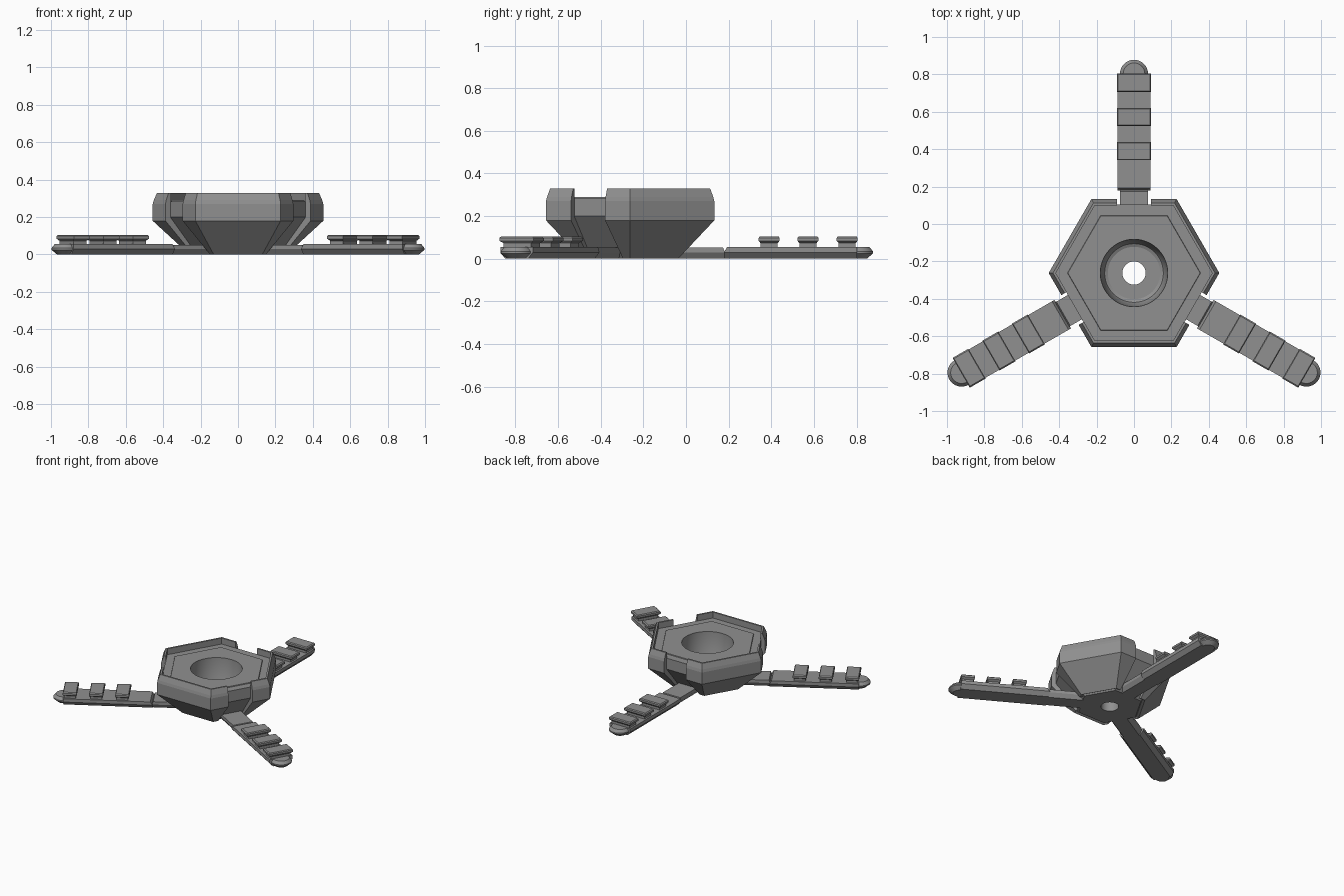
import bpy, bmesh, math
from mathutils import Matrix, Vector

if "Cube" in bpy.data.objects:
    bpy.data.objects.remove(bpy.data.objects["Cube"])

CY = -0.262                       # hub axis position
APO = math.cos(math.pi / 6)       # hexagon apothem / radius
ARM_ANGLES = [math.radians(a) for a in (0, 120, 240)]

grey = bpy.data.materials.new("dark_grey")
grey.diffuse_color = (0.28, 0.28, 0.28, 1)
grey.use_nodes = True
grey.node_tree.nodes["Principled BSDF"].inputs["Base Color"].default_value = grey.diffuse_color


def finish(name, bm, matrix=Matrix()):
    bmesh.ops.remove_doubles(bm, verts=bm.verts, dist=1e-5)
    bmesh.ops.recalc_face_normals(bm, faces=bm.faces)
    mesh = bpy.data.meshes.new(name)
    bm.transform(Matrix.Translation((0, CY, 0)) @ matrix)
    bm.to_mesh(mesh)
    bm.free()
    mesh.materials.append(grey)
    ob = bpy.data.objects.new(name, mesh)
    bpy.context.collection.objects.link(ob)
    return ob


def lathe(name, profile, sides, closed=False):
    """Rings of (radius, z); an open profile gets end caps."""
    bm = bmesh.new()
    rings = [[bm.verts.new((r * math.cos(2 * math.pi * k / sides),
                            r * math.sin(2 * math.pi * k / sides), z))
              for k in range(sides)] for r, z in profile]
    pairs = list(zip(rings, rings[1:]))
    if closed:
        pairs.append((rings[-1], rings[0]))
    else:
        bm.faces.new(rings[0])
        bm.faces.new(rings[-1])
    for a, b in pairs:
        for k in range(sides):
            n = (k + 1) % sides
            bm.faces.new((a[k], a[n], b[n], b[k]))
    return finish(name, bm)


def loft(name, loops, matrix):
    """Solid through matching point loops."""
    bm = bmesh.new()
    rows = [[bm.verts.new(p) for p in loop] for loop in loops]
    for a, b in zip(rows, rows[1:]):
        for k in range(len(a)):
            n = (k + 1) % len(a)
            bm.faces.new((a[k], a[n], b[n], b[k]))
    bm.faces.new(rows[0])
    bm.faces.new(rows[-1])
    return finish(name, bm, matrix)


def rect(w, y0, y1, z):
    return [(-w, y0, z), (w, y0, z), (w, y1, z), (-w, y1, z)]


def cut(target, cutter):
    mod = target.modifiers.new("cut", 'BOOLEAN')
    mod.operation = 'DIFFERENCE'
    mod.solver = 'EXACT'
    mod.object = cutter
    bpy.context.view_layer.objects.active = target
    bpy.ops.object.modifier_apply(modifier=mod.name)
    bpy.data.objects.remove(cutter)


def smooth(ob, angle):
    bpy.ops.object.select_all(action='DESELECT')
    ob.select_set(True)
    bpy.context.view_layer.objects.active = ob
    bpy.ops.object.shade_smooth_by_angle(angle=math.radians(angle))


# Hexagonal outer shell with a slot over each arm
shell_profile = [(0.225, 0), (0.395, 0.18), (0.395, 0.27), (0.390, 0.29), (0.375, 0.33),
                 (0.362, 0.33), (0.362, 0.21), (0.19, 0.02)]
shell = lathe("outer_shell", [(a / APO, z) for a, z in shell_profile], 6, True)
for a in ARM_ANGLES:
    slot = loft("slot_cutter", [rect(0.092, 0.2, 0.6, -0.1), rect(0.092, 0.2, 0.6, 0.5)],
                Matrix.Rotation(a, 4, 'Z'))
    cut(shell, slot)

# Inner hub with a raised top and a round bowl with a through hole
hub_profile = [(0.2, 0), (0.365, 0.2), (0.365, 0.284), (0.308, 0.284), (0.306, 0.29)]
hub = lathe("hub", [(a / APO, z) for a, z in hub_profile], 6)
bowl = lathe("bowl_cutter", [(0.062, -0.1), (0.062, 0.1), (0.14, 0.1), (0.157, 0.108),
                             (0.165, 0.125), (0.18, 0.275), (0.183, 0.4)], 48)
cut(hub, bowl)
smooth(hub, 25)


# Rounded arm tip outline
def tip_loop(r, z, y=1.065):
    arc = [(r * math.cos(math.pi * k / 16), y + r * math.sin(math.pi * k / 16), z)
           for k in range(17)]
    return arc + [(-r, 1.0, z), (r, 1.0, z)]


for i, a in enumerate(ARM_ANGLES):
    rot = Matrix.Rotation(a, 4, 'Z')
    # Neck joining the hub to the arm, sloped at the outer end
    loft(f"arm_neck_{i}", [rect(0.055, 0.13, 0.445, 0), rect(0.075, 0.13, 0.445, 0.03),
                           rect(0.075, 0.13, 0.436, 0.052)], rot)
    # Arm bar with bevelled underside
    loft(f"arm_bar_{i}", [rect(0.062, 0.44, 1.065, 0), rect(0.088, 0.44, 1.065, 0.03),
                          rect(0.088, 0.455, 1.065, 0.055)], rot)
    # Rounded tip
    tip = loft(f"arm_tip_{i}", [tip_loop(0.045, 0), tip_loop(0.075, 0.025),
                                tip_loop(0.075, 0.034), tip_loop(0.058, 0.055)], rot)
    smooth(tip, 25)
    # Raised cross blocks with flared heads
    for j, y in enumerate((0.652, 0.834, 1.018)):
        levels = [(0.075, 0.04, 0.05), (0.075, 0.04, 0.073), (0.092, 0.049, 0.084),
                  (0.092, 0.049, 0.098), (0.085, 0.044, 0.105)]
        loft(f"arm_block_{i}_{j}", [rect(w, y - d, y + d, z) for w, d, z in levels], rot)
